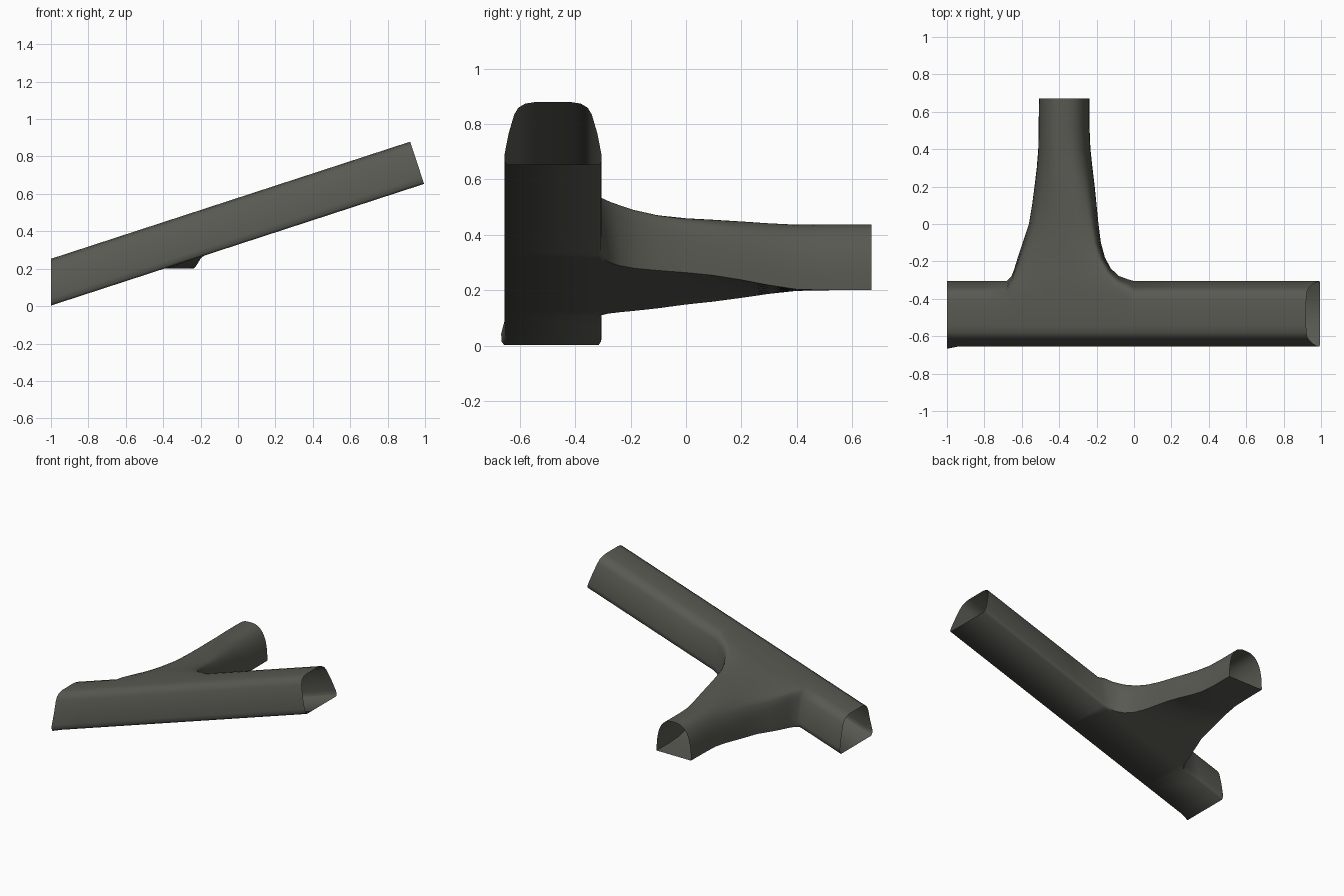
import bpy, bmesh, math

if "Cube" in bpy.data.objects:
    bpy.data.objects.remove(bpy.data.objects["Cube"])

def lerp(a, b, t):
    return a + (b - a) * t

def floor_z(x):                       # sloping floor of the main tunnel
    return 0.003 + 0.326 * (x + 1)

# main tunnel cross-section: (y offset, height 0..1), front corner -> roof -> back corner
half = [(0.165, 0.0), (0.174, 0.05), (0.175, 0.16), (0.16, 0.5), (0.14, 0.8),
        (0.125, 0.91), (0.1, 0.975), (0.065, 1.0)]
profile = [(-a, v) for a, v in half] + [(a, v) for a, v in reversed(half)]
NP, NH, CY, H = len(profile), len(half), -0.48, 0.25
XL, XR, NS = -0.68, 0.0, 16           # doorway range and its stations

bm = bmesh.new()

# main tunnel rings
xs = [-1, -0.94, -0.8] + [lerp(XL, XR, i / NS) for i in range(NS + 1)] + [0.25, 0.5, 0.75, 0.995]
i0 = 3
i1 = i0 + NS
rings = []
for x in xs:
    ring = []
    for a, v in profile:
        px = x - 0.075 * v * max(0, x)          # right end is cut square to the slope
        py = CY + a
        if x == -1 and a < -0.16 and v < 0.3:   # small flare at the left mouth
            py -= 0.012
        ring.append(bm.verts.new((px, py, floor_z(px) + H * v)))
    rings.append(ring)
for i in range(len(xs) - 1):
    for j in range(NP):
        doorway = i0 <= i < i1 and NH <= j < NP - 1
        if not doorway:
            k = (j + 1) % NP
            bm.faces.new((rings[i][j], rings[i][k], rings[i + 1][k], rings[i + 1][j]))

# doorway outline: floor edge, right jamb, roof edge, left jamb
jamb = list(range(NP - 2, NH, -1))
loop = [rings[i][NP - 1] for i in range(i0, i1 + 1)]
loop += [rings[i1][j] for j in jamb]
loop += [rings[i][NH] for i in range(i1, i0 - 1, -1)]
loop += [rings[i0][j] for j in reversed(jamb)]
start = [((p.co.x - XL) / (XR - XL), (p.co.z - floor_z(p.co.x)) / H, p.co.y) for p in loop]

# branch end outline in the same order: flat floor and rounded arch
def spow(c, e):
    return math.copysign(abs(c) ** e, c)

n, nj = len(loop), len(jamb)
end = []
for i in range(n):
    if i <= NS:
        end.append((i / NS, 0.0))
        continue
    k, top = i - NS, n - NS               # position along the arch
    if k <= nj:
        t = 0.85 * k / (nj + 1)
    elif k >= top - nj:
        t = math.pi - 0.85 * (top - k) / (nj + 1)
    else:
        t = lerp(0.85, math.pi - 0.85, (k - nj - 1) / NS)
    end.append((0.5 + 0.5 * spow(math.cos(t), 0.75), spow(math.sin(t), 0.8)))

# branch stations: y, left x, right x, slope share, doorway-shape share, height
stations = [
    (-0.298, -0.670, -0.035, 1.00, 0.95, 0.250),
    (-0.280, -0.655, -0.080, 1.00, 0.88, 0.250),
    (-0.240, -0.640, -0.123, 1.00, 0.75, 0.247),
    (-0.180, -0.622, -0.155, 1.00, 0.58, 0.242),
    (-0.100, -0.595, -0.177, 1.00, 0.42, 0.238),
    (0.000, -0.562, -0.190, 0.95, 0.28, 0.235),
    (0.100, -0.545, -0.200, 0.84, 0.17, 0.236),
    (0.200, -0.532, -0.210, 0.62, 0.08, 0.237),
    (0.300, -0.520, -0.222, 0.32, 0.02, 0.237),
    (0.400, -0.512, -0.233, 0.06, 0.00, 0.236),
    (0.520, -0.510, -0.238, 0.00, 0.00, 0.238),
    (0.670, -0.508, -0.238, 0.00, 0.00, 0.238)]
prev = loop
for y, xl, xr, slope, share, h in stations:
    ring = []
    for (su, sv, sy), (eu, ev) in zip(start, end):
        u, v = lerp(eu, su, share), lerp(ev, sv, share)
        x = lerp(xl, xr, u)
        z = lerp(0.2, floor_z(x), slope) + h * v
        ring.append(bm.verts.new((x, y + (sy + 0.31) * share ** 3 * 0.7, z)))
    for i in range(n):
        k = (i + 1) % n
        bm.faces.new((prev[i], prev[k], ring[k], ring[i]))
    prev = ring

bmesh.ops.recalc_face_normals(bm, faces=bm.faces[:])
mesh = bpy.data.meshes.new("tunnel_junction")
bm.to_mesh(mesh)
bm.free()
obj = bpy.data.objects.new("tunnel_junction", mesh)
bpy.context.collection.objects.link(obj)

mat = bpy.data.materials.new("dark warm grey")
mat.diffuse_color = (0.1, 0.1, 0.085, 1)
mat.use_nodes = True
mat.node_tree.nodes["Principled BSDF"].inputs["Base Color"].default_value = mat.diffuse_color
mesh.materials.append(mat)

bpy.context.view_layer.objects.active = obj
obj.select_set(True)
bpy.ops.object.shade_smooth_by_angle(angle=math.radians(60))
